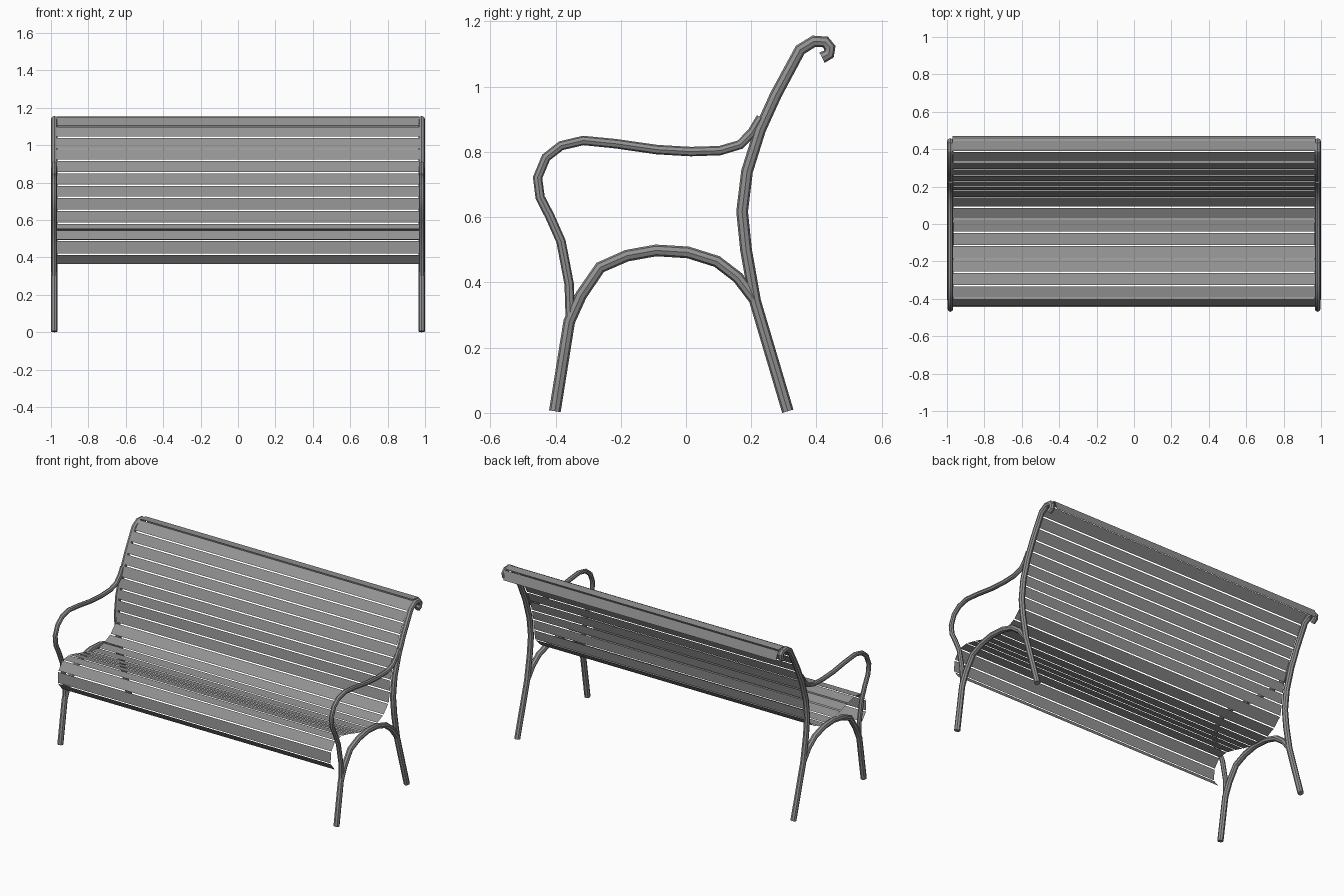
import bpy
from mathutils import Vector

cube = bpy.data.objects.get("Cube")
if cube:
    bpy.data.objects.remove(cube, do_unlink=True)

HALF_LENGTH = 0.97    # half the length of a slat
FRAME_X = 0.982       # centre plane of each end frame
GAP = 0.004           # half the gap between two slats

grey = bpy.data.materials.new("painted_grey")
grey.use_nodes = True
grey.diffuse_color = (0.29, 0.29, 0.29, 1)
grey.node_tree.nodes["Principled BSDF"].inputs["Base Color"].default_value = grey.diffuse_color


def link(name, data):
    obj = bpy.data.objects.new(name, data)
    bpy.context.collection.objects.link(obj)
    data.materials.append(grey)
    return obj


def tube(name, x, path, radius):
    """Eight-sided capped tube through (y, z) points in the plane at x."""
    curve = bpy.data.curves.new(name, "CURVE")
    curve.dimensions = "3D"
    curve.bevel_depth = radius
    curve.bevel_resolution = 2
    curve.use_fill_caps = True
    spline = curve.splines.new("POLY")
    spline.points.add(len(path) - 1)
    for point, (y, z) in zip(spline.points, path):
        point.co = (x, y, z, 1)
    obj = link(name, curve)
    bpy.ops.object.select_all(action="DESELECT")
    obj.select_set(True)
    bpy.context.view_layer.objects.active = obj
    bpy.ops.object.convert(target="MESH")
    bpy.ops.object.shade_smooth_by_angle()


def slat(name, start, end):
    """Thin flat board between two (y, z) profile points, with a gap at each edge."""
    start, end = Vector(start), Vector(end)
    inset = (end - start).normalized() * GAP
    a, b = start + inset, end - inset
    corners = [(-HALF_LENGTH, *a), (HALF_LENGTH, *a), (HALF_LENGTH, *b), (-HALF_LENGTH, *b)]
    mesh = bpy.data.meshes.new(name)
    mesh.from_pydata(corners, [], [(0, 1, 2, 3)])
    link(name, mesh)


# Rear leg running up into the backrest and its curled top
rear_path = [(.312, .005), (.212, .342), (.184, .5), (.172, .617), (.187, .74),
             (.227, .868), (.276, .976), (.35, 1.113), (.392, 1.139),
             (.427, 1.137), (.441, 1.12), (.438, 1.1), (.417, 1.089)]

# Front leg bending into the arch under the seat
front_path = [(-.402, .005), (-.358, .28), (-.322, .36), (-.263, .446),
              (-.181, .482), (-.092, .498), (.006, .492), (.095, .464),
              (.159, .415), (.211, .347)]

# Armrest loop from the front leg round to the backrest
arm_path = [(-.355, .3), (-.358, .394), (-.383, .525), (-.417, .602),
            (-.447, .66), (-.455, .721), (-.429, .783), (-.383, .819),
            (-.315, .835), (-.214, .825), (-.089, .807), (.015, .801),
            (.104, .804), (.165, .822), (.202, .859), (.23, .905)]

for side, x in (("left", FRAME_X), ("right", -FRAME_X)):
    tube(side + "_rear_leg_and_back", x, rear_path, .018)
    tube(side + "_front_leg_and_arch", x, front_path, .018)
    tube(side + "_armrest", x, arm_path, .0145)

# Seat profile from the rolled front lip to the foot of the backrest
seat_profile = [(-.4, .362), (-.445, .417), (-.44, .492), (-.396, .548),
                (-.33, .555), (-.257, .538), (-.187, .517), (-.115, .499),
                (-.043, .492), (.027, .499), (.09, .528)]

# Backrest profile from the seat to the lip that rolls over the top
back_profile = [(.09, .528), (.144, .582), (.158, .652), (.166, .722),
                (.18, .786), (.2, .852), (.228, .92), (.258, .98),
                (.293, 1.043), (.33, 1.102), (.387, 1.154), (.45, 1.15),
                (.471, 1.085)]

for part, profile in (("seat", seat_profile), ("back", back_profile)):
    for i, (start, end) in enumerate(zip(profile, profile[1:]), 1):
        slat(f"{part}_slat_{i}", start, end)
